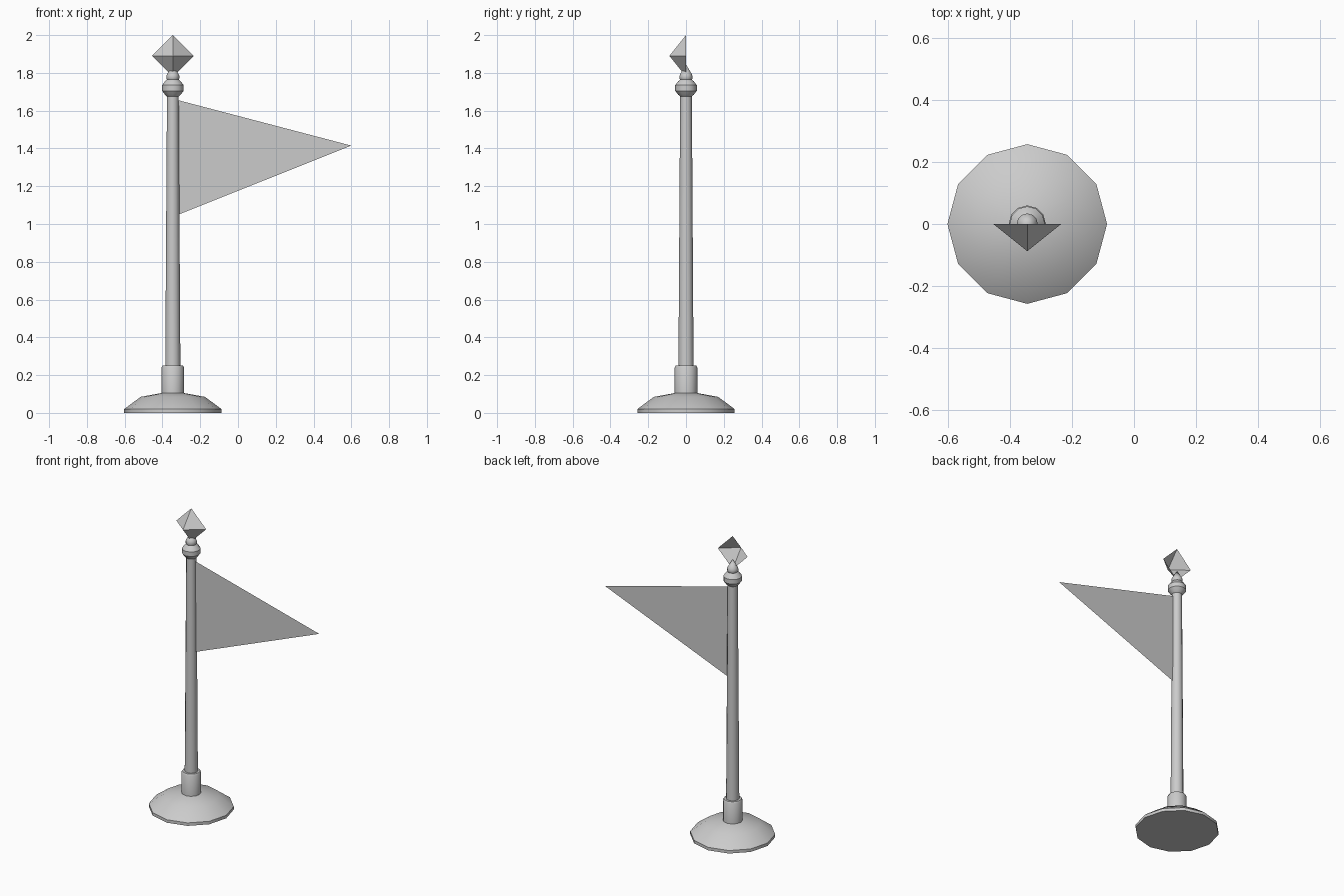
import bpy
import bmesh
from math import cos, sin, pi, radians

default = bpy.data.objects.get("Cube")
if default:
    bpy.data.objects.remove(default)

POLE_X = -0.345
SIDES = 12

grey = bpy.data.materials.new("plain grey")
grey.use_nodes = True
colour = (0.6, 0.6, 0.6, 1)
grey.diffuse_color = colour
grey.node_tree.nodes["Principled BSDF"].inputs["Base Color"].default_value = colour


def make_object(name, bm, smooth=False):
    mesh = bpy.data.meshes.new(name)
    bm.to_mesh(mesh)
    bm.free()
    mesh.materials.append(grey)
    obj = bpy.data.objects.new(name, mesh)
    obj.location.x = POLE_X
    bpy.context.collection.objects.link(obj)
    if smooth:
        bpy.ops.object.select_all(action='DESELECT')
        obj.select_set(True)
        bpy.context.view_layer.objects.active = obj
        bpy.ops.object.shade_smooth_by_angle(angle=radians(35))
    return obj


def lathe(name, profile, cap_bottom=False):
    """Turn (radius, height) points around the pole axis; radius 0 makes a tip."""
    bm = bmesh.new()
    rings = []
    for r, z in profile:
        count = SIDES if r else 1
        rings.append([bm.verts.new((r * cos(2 * pi * i / SIDES), r * sin(2 * pi * i / SIDES), z))
                      for i in range(count)])
    for low, high in zip(rings, rings[1:]):
        for i in range(SIDES):
            j = (i + 1) % SIDES
            if len(high) == 1:
                bm.faces.new((low[i], low[j], high[0]))
            else:
                bm.faces.new((low[i], low[j], high[j], high[i]))
    if cap_bottom:
        bm.faces.new(rings[0][::-1])
    return make_object(name, bm, smooth=True)


# Stand and pole, from the ground up
lathe("base", [(0.258, 0), (0.258, 0.02), (0.17, 0.085), (0.06, 0.105)], cap_bottom=True)
lathe("sleeve", [(0.06, 0.1), (0.06, 0.24), (0.054, 0.25), (0.038, 0.25)])
lathe("pole", [(0.04, 0.25), (0.031, 1.68)])
lathe("bulb", [(0.031, 1.675), (0.042, 1.685), (0.057, 1.705), (0.057, 1.735),
               (0.042, 1.755), (0.031, 1.765)])
lathe("neck", [(0.031, 1.765), (0.034, 1.77), (0.034, 1.785), (0.03, 1.795), (0, 1.845)])

# Finial: open front half of a diamond
bm = bmesh.new()
top, bottom, left, right, front = [bm.verts.new(p) for p in (
    (0, 0, 2), (0, 0, 1.78), (0.11, 0, 1.89), (-0.11, 0, 1.89), (0, -0.088, 1.89))]
for face in ((top, right, front), (top, front, left),
             (bottom, front, right), (bottom, left, front)):
    bm.faces.new(face)
make_object("finial", bm)

# Pennant: a single thin sheet
bm = bmesh.new()
bm.faces.new([bm.verts.new((x, 0, z)) for x, z in ((0.03, 1.05), (0.945, 1.415), (0.03, 1.655))])
make_object("pennant", bm)
